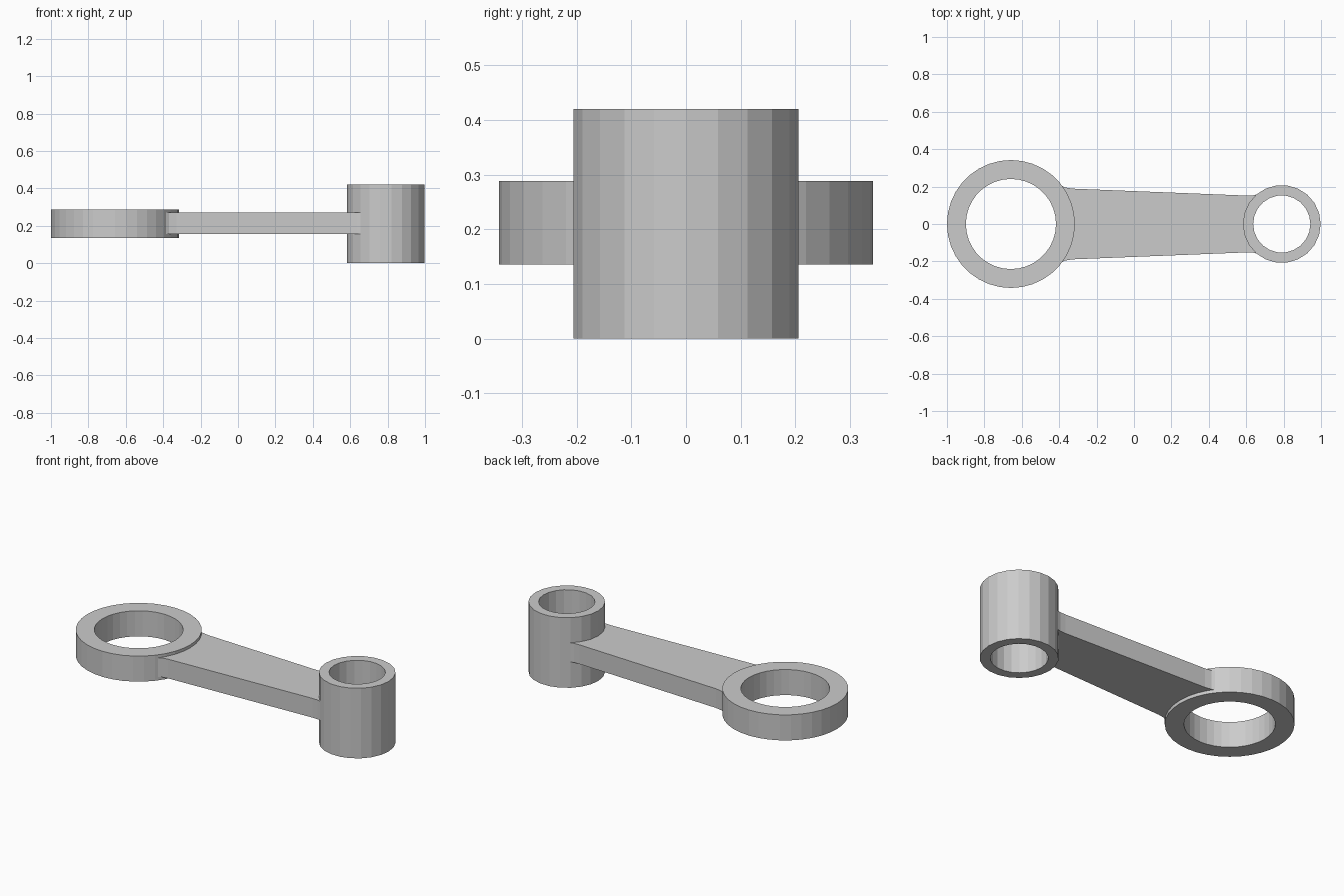
import bpy, bmesh
from math import sin, cos, pi, radians

cube = bpy.data.objects.get("Cube")
if cube:
    bpy.data.objects.remove(cube, do_unlink=True)

GREY = (0.6, 0.6, 0.6, 1)
steel = bpy.data.materials.new("grey metal")
steel.use_nodes = True
steel.diffuse_color = GREY
steel.node_tree.nodes["Principled BSDF"].inputs["Base Color"].default_value = GREY

BIG_X, SMALL_X = -0.658, 0.79


def finish(name, bm):
    bmesh.ops.recalc_face_normals(bm, faces=bm.faces)
    mesh = bpy.data.meshes.new(name)
    bm.to_mesh(mesh)
    bm.free()
    mesh.materials.append(steel)
    obj = bpy.data.objects.new(name, mesh)
    bpy.context.collection.objects.link(obj)
    return obj


def ring(name, x, outer, inner, z0, z1, sides):
    """Straight tube with flat facets."""
    bm = bmesh.new()
    profile = [(outer, z0), (outer, z1), (inner, z1), (inner, z0)]
    loops = []
    for i in range(sides):
        a = 2 * pi * i / sides
        loops.append([bm.verts.new((x + r * cos(a), r * sin(a), z)) for r, z in profile])
    for i in range(sides):
        p, q = loops[i], loops[(i + 1) % sides]
        for j in range(4):
            k = (j + 1) % 4
            bm.faces.new((p[j], q[j], q[k], p[k]))
    return finish(name, bm)


def arc(x, r, start, end, steps):
    angles = [radians(start + (end - start) * i / steps) for i in range(steps + 1)]
    return [(x + r * cos(a), r * sin(a)) for a in angles]


# Bearing rings at both ends
ring("big_end_ring", BIG_X, 0.342, 0.241, 0.135, 0.288, 36)
ring("small_end_sleeve", SMALL_X, 0.208, 0.153, 0.0, 0.42, 22)

# Tapered arm: upper half outline with fillets, then mirrored
upper = arc(BIG_X, 0.30, 5, 45, 5)
upper += [(-0.415, 0.232), (-0.395, 0.21), (-0.37, 0.196), (-0.33, 0.189)]
upper += [(0.60, 0.152), (0.635, 0.153), (0.655, 0.158)]
upper += arc(SMALL_X, 0.18, 125, 175, 5)
outline = upper + [(x, -y) for x, y in reversed(upper)]

bm = bmesh.new()
base = bm.faces.new([bm.verts.new((x, y, 0.155)) for x, y in outline])
sweep = bmesh.ops.extrude_face_region(bm, geom=[base], use_keep_orig=True)
top = [v for v in sweep["geom"] if isinstance(v, bmesh.types.BMVert)]
bmesh.ops.translate(bm, verts=top, vec=(0, 0, 0.115))
finish("connecting_arm", bm)
